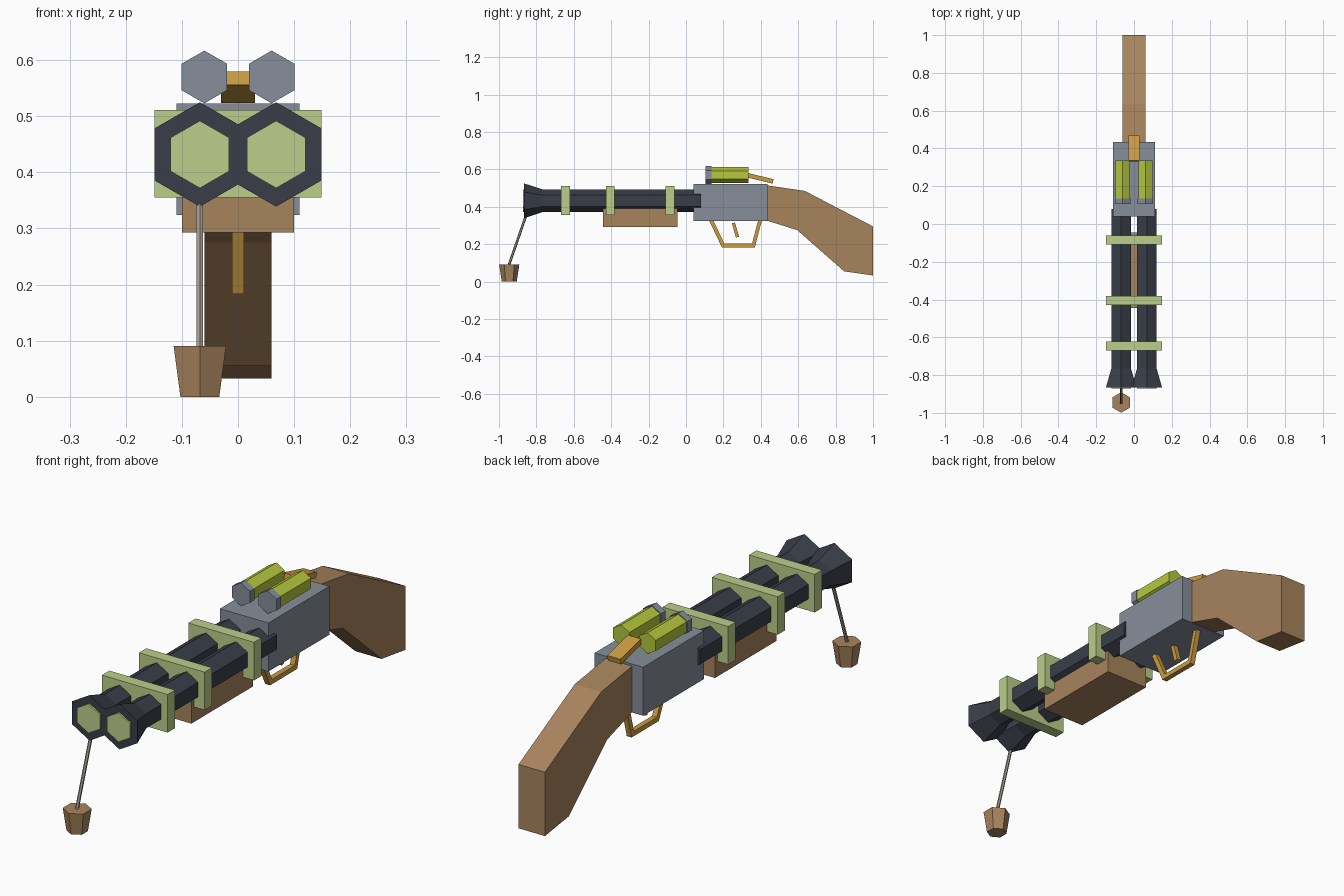
import bpy
import bmesh
import math
from mathutils import Vector

cube = bpy.data.objects.get("Cube")
if cube:
    bpy.data.objects.remove(cube, do_unlink=True)


def material(name, *rgb):
    """Flat material from 0-255 display values, stored as linear."""
    color = tuple((c / 255) ** 2.2 for c in rgb) + (1.0,)
    mat = bpy.data.materials.new(name)
    mat.use_nodes = True
    mat.diffuse_color = color
    mat.node_tree.nodes["Principled BSDF"].inputs["Base Color"].default_value = color
    return mat


WOOD = material("wood", 166, 131, 93)
STEEL = material("steel_grey", 133, 141, 152)
DARK = material("dark_metal", 60, 64, 74)
GREEN = material("pale_green", 187, 205, 136)
LIME = material("lime", 180, 199, 64)
BRASS = material("brass", 203, 155, 67)
CORD = material("cord", 165, 156, 142)


def finish(name, bm, mat):
    bmesh.ops.recalc_face_normals(bm, faces=bm.faces)
    mesh = bpy.data.meshes.new(name)
    bm.to_mesh(mesh)
    bm.free()
    mesh.materials.append(mat)
    obj = bpy.data.objects.new(name, mesh)
    bpy.context.collection.objects.link(obj)
    return obj


def prism(name, outline, half_width, mat):
    """Side profile (y, z) extruded evenly across x."""
    bm = bmesh.new()
    face = bm.faces.new([bm.verts.new((-half_width, y, z)) for y, z in outline])
    moved = bmesh.ops.extrude_face_region(bm, geom=[face])["geom"]
    bmesh.ops.translate(bm, vec=(2 * half_width, 0, 0),
                        verts=[v for v in moved if isinstance(v, bmesh.types.BMVert)])
    return finish(name, bm, mat)


def block(name, y0, y1, z0, z1, half_width, mat):
    return prism(name, [(y0, z0), (y1, z0), (y1, z1), (y0, z1)], half_width, mat)


def hex_loft(name, stations, mat, up=(0, 0, 1)):
    """Six-sided loft through (centre, radius) stations, one corner towards up."""
    axis = (Vector(stations[-1][0]) - Vector(stations[0][0])).normalized()
    side = axis.cross(Vector(up)).normalized()
    top = side.cross(axis)
    bm = bmesh.new()
    rings = []
    for centre, radius in stations:
        angles = [math.tau * i / 6 for i in range(6)]
        rings.append([bm.verts.new(Vector(centre) + radius * (math.cos(a) * top + math.sin(a) * side))
                      for a in angles])
    for a, b in zip(rings, rings[1:]):
        for i in range(6):
            j = (i + 1) % 6
            bm.faces.new((a[i], a[j], b[j], b[i]))
    bm.faces.new(rings[0])
    bm.faces.new(rings[-1])
    return finish(name, bm, mat)


# Twin barrels with flared muzzles, and the canisters above the receiver
BARREL_Z, CAN_Z = 0.432, 0.57
for label, s in (("left", 1), ("right", -1)):
    x = 0.068 * s
    hex_loft(label + "_barrel", [((x, -0.865, BARREL_Z), 0.093), ((x, -0.765, BARREL_Z), 0.06),
                                 ((x, 0.08, BARREL_Z), 0.06)], DARK)
    hex_loft(label + "_muzzle_plug", [((x, -0.872, BARREL_Z), 0.06),
                                      ((x, -0.864, BARREL_Z), 0.06)], GREEN)
    x = 0.06 * s
    hex_loft(label + "_canister_cap", [((x, 0.105, CAN_Z), 0.047), ((x, 0.135, CAN_Z), 0.047)], STEEL)
    hex_loft(label + "_canister", [((x, 0.134, CAN_Z), 0.043), ((x, 0.335, CAN_Z), 0.043)], LIME)

# Bands clamping the barrels
for label, y in (("front", -0.645), ("middle", -0.405), ("rear", -0.085)):
    block(label + "_band", y - 0.024, y + 0.024, 0.355, 0.511, 0.149, GREEN)

# Body
block("receiver", 0.04, 0.435, 0.324, 0.523, 0.11, STEEL)
block("fore_grip", -0.445, -0.045, 0.293, 0.39, 0.1, WOOD)
prism("stock", [(0.43, 0.515), (0.635, 0.485), (1, 0.295), (1, 0.033),
                (0.845, 0.055), (0.595, 0.275), (0.43, 0.327)], 0.06, WOOD)

# Brass fittings
prism("trigger_guard", [(0.123, 0.328), (0.192, 0.183), (0.368, 0.183), (0.406, 0.328),
                        (0.386, 0.328), (0.353, 0.203), (0.205, 0.203), (0.146, 0.328)], 0.011, BRASS)
prism("trigger", [(0.245, 0.312), (0.262, 0.316), (0.284, 0.24), (0.267, 0.236)], 0.011, BRASS)
prism("top_lever", [(0.335, 0.58), (0.468, 0.547), (0.463, 0.524), (0.33, 0.556)], 0.03, BRASS)

# Cork hanging from the right muzzle
hex_loft("cork", [((-0.068, -0.945, 0), 0.04), ((-0.068, -0.945, 0.091), 0.054)], WOOD, up=(0, 1, 0))
hex_loft("cork_string", [((-0.068, -0.948, 0.085), 0.007), ((-0.068, -0.853, 0.36), 0.007)], CORD, up=(0, 1, 0))
